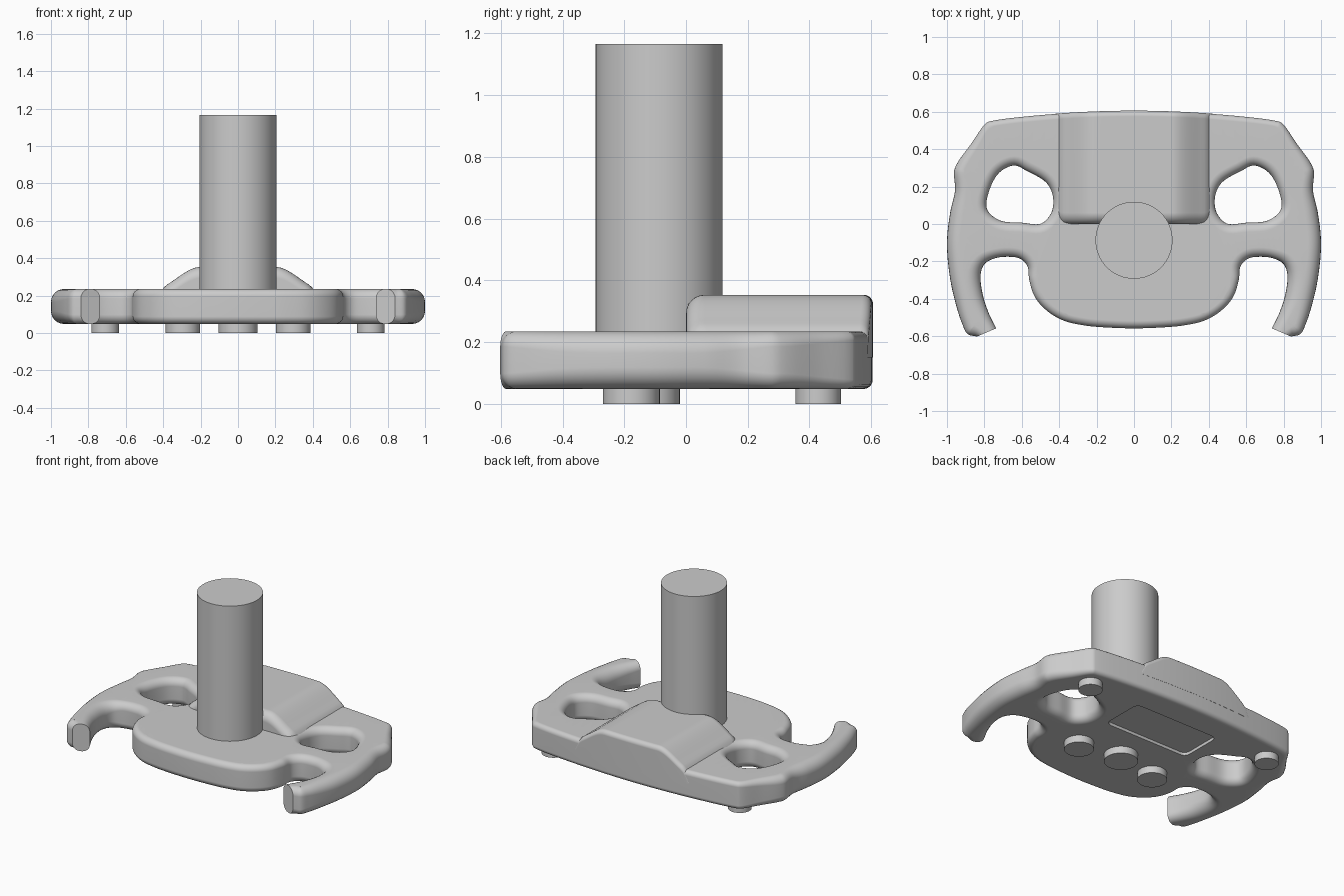
import bpy, bmesh, math
from mathutils import Vector

cube = bpy.data.objects.get("Cube")
if cube:
    bpy.data.objects.remove(cube, do_unlink=True)

GREY = (0.6, 0.6, 0.6, 1)
grey = bpy.data.materials.new("grey plastic")
grey.use_nodes = True
grey.diffuse_color = GREY
grey.node_tree.nodes["Principled BSDF"].inputs["Base Color"].default_value = GREY

BOTTOM, TOP = 0.048, 0.235


def finish(bm, name, weighted=False):
    """Turn a bmesh into a smooth-shaded object."""
    bmesh.ops.recalc_face_normals(bm, faces=bm.faces)
    mesh = bpy.data.meshes.new(name)
    bm.to_mesh(mesh)
    bm.free()
    mesh.materials.append(grey)
    obj = bpy.data.objects.new(name, mesh)
    bpy.context.collection.objects.link(obj)
    bpy.ops.object.select_all(action="DESELECT")
    obj.select_set(True)
    bpy.context.view_layer.objects.active = obj
    bpy.ops.object.shade_smooth_by_angle(angle=math.radians(35))
    if weighted:
        mod = obj.modifiers.new("even shading", "WEIGHTED_NORMAL")
        mod.keep_sharp = True
    return obj


def spline(points, closed=False, steps=6):
    """Centripetal curve through (x, y, edge radius) points."""
    p = [Vector(q) for q in points]
    n = len(p)
    if closed:
        p = [p[-1]] + p + [p[0], p[1]]
    else:
        p = [2 * p[0] - p[1]] + p + [2 * p[-1] - p[-2]]
    out = []
    for i in range(len(p) - 3):
        a, b, c, d = p[i:i + 4]
        t1 = math.sqrt((b - a).length)
        t2 = t1 + math.sqrt((c - b).length)
        t3 = t2 + math.sqrt((d - c).length)
        for s in range(steps):
            t = t1 + (t2 - t1) * s / steps
            e = a.lerp(b, t / t1)
            f = b.lerp(c, (t - t1) / (t2 - t1))
            g = c.lerp(d, (t - t2) / (t3 - t2))
            out.append(e.lerp(f, t / t2).lerp(f.lerp(g, (t - t1) / (t3 - t1)), (t - t1) / (t2 - t1)))
    return out if closed else out + [p[-2]]


def mirrored(points):
    return [(-x, y, r) for x, y, r in reversed(points)]


def insets(loop, hole=False, caps=()):
    """Unit directions pointing from the rim into the material."""
    n = len(loop)
    area = sum(loop[i - 1].x * loop[i].y - loop[i].x * loop[i - 1].y for i in range(n))
    sign = (1 if area > 0 else -1) * (-1 if hole else 1)
    dirs = []
    for i in range(n):
        a = (loop[i] - loop[i - 1]).xy.normalized()
        b = (loop[(i + 1) % n] - loop[i]).xy.normalized()
        t = (a + b).normalized()
        dirs.append(Vector((-t.y, t.x)) * sign)
    # flat grip ends stay unrounded: shift their corners along the cut
    for i, j in caps:
        d = (loop[j] - loop[i]).xy.normalized()
        dirs[i], dirs[j] = d, -d
    return dirs


def rim(bm, loop, dirs, segs=6):
    """Rounded wall around a loop; returns its bottom and top edge rings."""
    steps = [k / segs * math.pi / 2 for k in range(segs + 1)]
    levels = [(1 - math.sin(a), 1 - math.sin(math.pi / 2 - a), 0) for a in steps]
    levels += [(v, u, 1) for u, v, _ in levels]
    rings = []
    for k, (side, up, top) in enumerate(levels):
        if top:
            side, up = 1 - math.cos(steps[k - segs - 1]), 1 - math.sin(steps[k - segs - 1])
            up = 1 - math.sin(math.pi / 2 - steps[k - segs - 1])
            side, up = up, 1 - math.sin(steps[k - segs - 1])
        ring = []
        for p, d in zip(loop, dirs):
            q = p.xy + d * p.z * side
            z = TOP - p.z * up if top else BOTTOM + p.z * up
            ring.append(bm.verts.new((q.x, q.y, z)))
        rings.append(ring)
    n = len(loop)
    for lo, hi in zip(rings, rings[1:]):
        for i in range(n):
            bm.faces.new((lo[i - 1], lo[i], hi[i], hi[i - 1]))
    return [[bm.edges.get((r[i - 1], r[i])) for i in range(n)] for r in (rings[0], rings[-1])]


# Wheel plate outline: rear edge round to the grip end, then inside the grip
rear = [(0.4, 0.59, .03), (0.755, 0.552, .03), (0.79, 0.54, .03), (0.87, 0.43, .04),
        (0.945, 0.325, .05), (0.962, 0.28, .05), (0.957, 0.18, .06), (0.983, 0.06, .07),
        (1.0, -0.1, .07), (0.985, -0.28, .07), (0.955, -0.42, .065), (0.92, -0.53, .055),
        (0.89, -0.588, .05), (0.84, -0.602, .05)]
front = [(0.737, -0.558, .05), (0.775, -0.48, .06), (0.808, -0.38, .07), (0.82, -0.27, .07),
         (0.8, -0.215, .06), (0.75, -0.185, .05), (0.68, -0.175, .05), (0.61, -0.185, .05),
         (0.57, -0.225, .05), (0.56, -0.3, .04), (0.53, -0.39, .04), (0.47, -0.46, .04),
         (0.38, -0.515, .04), (0.26, -0.543, .04), (0.13, -0.554, .04)]
rear_curve = spline(mirrored(rear) + [(0, 0.605, .03)] + rear)
front_curve = spline(front + [(0, -0.558, .04)] + mirrored(front))
outline = rear_curve + front_curve
m, last = len(rear_curve), len(outline) - 1

opening = [(0.786, 0.08, .05), (0.775, 0.175, .05), (0.72, 0.275, .05), (0.64, 0.313, .05),
           (0.57, 0.282, .05), (0.47, 0.222, .05), (0.435, 0.155, .05), (0.44, 0.065, .05),
           (0.495, 0.003, .05), (0.6, 0.007, .05), (0.72, 0.02, .05)]

bm = bmesh.new()
lower, upper = rim(bm, outline, insets(outline, caps=((m - 1, m), (last, 0))))
for pts in (opening, mirrored(opening)):
    loop = spline(pts, closed=True)
    lo, hi = rim(bm, loop, insets(loop, hole=True))
    lower += lo
    upper += hi

# Shallow screen recess with rounded corners in the underside
recess = []
for k, (sx, sy) in enumerate(((1, 1), (-1, 1), (-1, -1), (1, -1))):
    for s in range(6):
        a = (k + s / 5) * math.pi / 2
        recess.append((sx * 0.28 + 0.04 * math.cos(a), 0.262 + sy * 0.11 + 0.04 * math.sin(a)))
outer = [bm.verts.new((x, y, BOTTOM)) for x, y in recess]
inner = [bm.verts.new((x, y, BOTTOM + 0.02)) for x, y in recess]
for i in range(len(recess)):
    bm.faces.new((outer[i - 1], outer[i], inner[i], inner[i - 1]))
    lower.append(bm.edges.get((outer[i - 1], outer[i])))
bm.faces.new(inner)
for edges in (lower, upper):
    bmesh.ops.triangle_fill(bm, use_beauty=True, use_dissolve=False, edges=edges)
finish(bm, "wheel_plate", weighted=True)


# Raised rear housing: flat crown falling to the plate in smooth shoulders
def crown(x):
    t = min(1, max(0, (0.46 - abs(x)) / 0.26))
    edge = max(0, (abs(x) - 0.38) / 0.05)
    return 0.23 + 0.123 * t * t * (3 - 2 * t) - 0.05 * edge ** 2


bm = bmesh.new()
columns = []
for i in range(49):
    x = 0.43 * (i / 24 - 1)
    c = max(0, (abs(x) - 0.37) / 0.06)
    y0 = 0.06 * (1 - math.sqrt(max(0, 1 - c * c)))
    y1 = 0.606 - 0.094 * x * x
    arc = [k / 6 * math.pi / 2 for k in range(7)]
    path = [(y0, 0.15)]
    path += [(y0 + 0.06 * (1 - math.cos(a)), crown(x) - 0.06 * (1 - math.sin(a))) for a in arc]
    path += [(y1 - 0.03 * (1 - math.cos(a)), crown(x) - 0.03 * (1 - math.sin(a))) for a in reversed(arc)]
    path += [(y1, 0.15)]
    columns.append([bm.verts.new((x, y, z)) for y, z in path])
for a, b in zip(columns, columns[1:]):
    for j in range(len(a)):
        bm.faces.new((a[j - 1], a[j], b[j], b[j - 1]))
bm.faces.new(columns[0])
bm.faces.new(columns[-1])
finish(bm, "rear_housing", weighted=True)


# Steering column and underside buttons
def cylinder(name, x, y, radius, z0, z1, sides=64):
    bm = bmesh.new()
    bmesh.ops.create_cone(bm, cap_ends=True, segments=sides, radius1=radius, radius2=radius, depth=z1 - z0)
    bmesh.ops.translate(bm, verts=bm.verts, vec=(x, y, (z0 + z1) / 2))
    finish(bm, name)


cylinder("steering_column", 0, -0.087, 0.206, 0.2, 1.165)
cylinder("centre_button", 0, -0.125, 0.105, 0, 0.06, 48)
for side, s in (("left", 1), ("right", -1)):
    cylinder(side + "_front_button", s * 0.295, -0.177, 0.092, 0, 0.06, 48)
    cylinder(side + "_rear_button", s * 0.71, 0.428, 0.074, 0, 0.06, 48)
